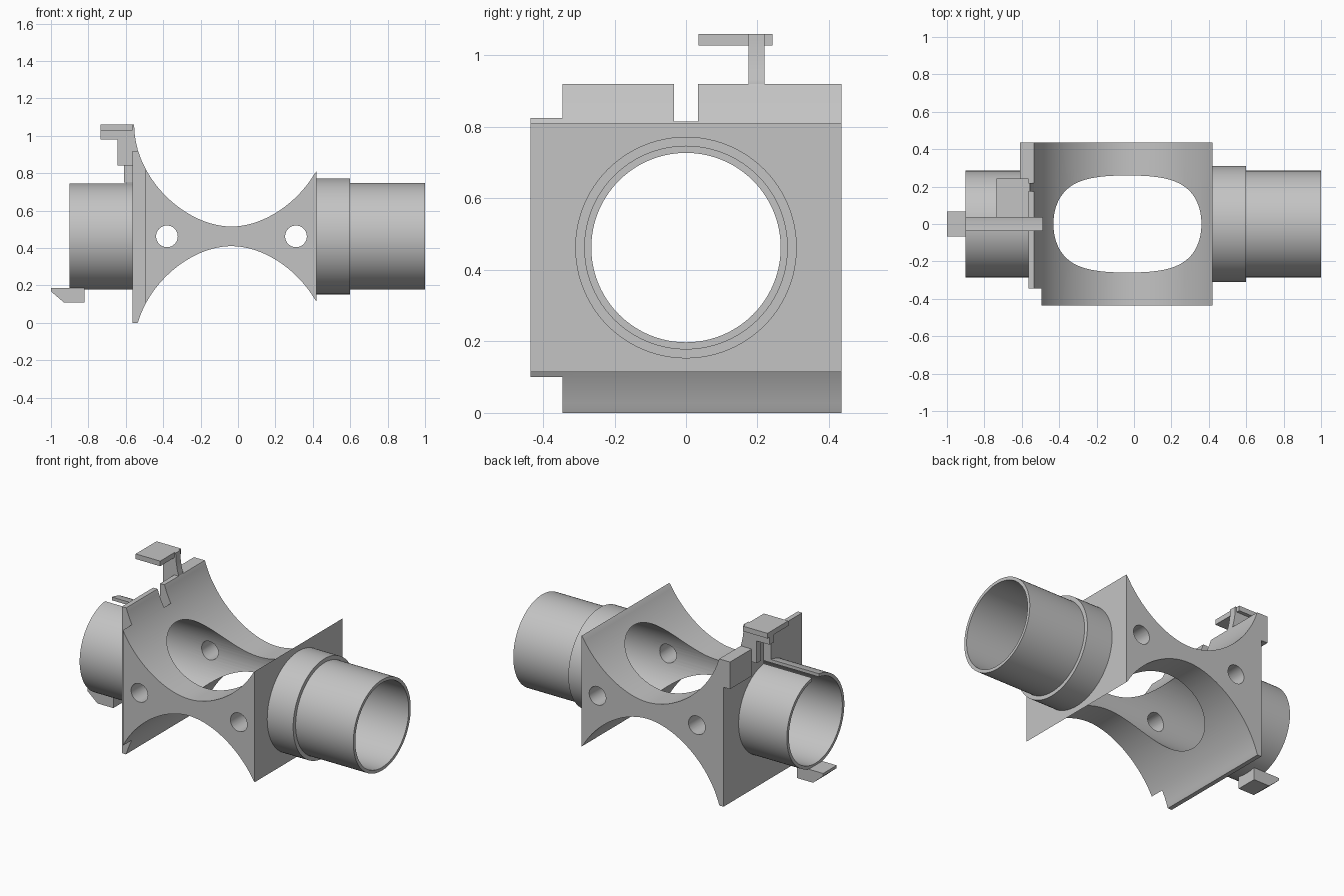
import bpy, bmesh, math
from mathutils import Vector, geometry

old = bpy.data.objects.get("Cube")
if old:
    bpy.data.objects.remove(old, do_unlink=True)

MID_X, MID_Z = -0.035, 0.4625
WAIST = 0.0525
BORE = 0.265

grey = bpy.data.materials.new("plain grey")
grey.use_nodes = True
grey.diffuse_color = (0.55, 0.55, 0.55, 1)
grey.node_tree.nodes["Principled BSDF"].inputs["Base Color"].default_value = (0.55, 0.55, 0.55, 1)


def finish(name, bm):
    bmesh.ops.recalc_face_normals(bm, faces=bm.faces)
    mesh = bpy.data.meshes.new(name)
    bm.to_mesh(mesh)
    bm.free()
    mesh.materials.append(grey)
    ob = bpy.data.objects.new(name, mesh)
    bpy.context.collection.objects.link(ob)
    return ob


def extrude_y(name, points, y0, y1):
    """Solid from an x-z outline, drawn along y."""
    bm = bmesh.new()
    face = bm.faces.new([bm.verts.new((x, y0, z)) for x, z in points])
    new = bmesh.ops.extrude_face_region(bm, geom=[face])["geom"]
    moved = [v for v in new if isinstance(v, bmesh.types.BMVert)]
    bmesh.ops.translate(bm, verts=moved, vec=(0, y1 - y0, 0))
    return finish(name, bm)


def box(name, x0, x1, y0, y1, z0, z1):
    return extrude_y(name, [(x0, z0), (x1, z0), (x1, z1), (x0, z1)], y0, y1)


def lathe_x(name, profile, sides=96):
    """Ring solid from (x, radius) points turned around the bore axis."""
    bm = bmesh.new()
    rings = []
    for i in range(sides):
        a = math.tau * i / sides
        rings.append([bm.verts.new((x, r * math.cos(a), MID_Z + r * math.sin(a)))
                      for x, r in profile])
    n = len(profile)
    for i in range(sides):
        a, b = rings[i], rings[(i + 1) % sides]
        for j in range(n):
            k = (j + 1) % n
            bm.faces.new((a[j], a[k], b[k], b[j]))
    return finish(name, bm)


def rod(name, radius, length, location, axis, sides):
    bpy.ops.mesh.primitive_cylinder_add(vertices=sides, radius=radius, depth=length, location=location)
    ob = bpy.context.object
    ob.name = name
    ob.rotation_euler[axis] = math.pi / 2
    return ob


def cut(ob, cutters):
    for c in cutters:
        c.hide_render = True
        mod = ob.modifiers.new("cut", "BOOLEAN")
        mod.operation, mod.solver, mod.object = "DIFFERENCE", "EXACT", c
    bpy.context.view_layer.update()
    deps = bpy.context.evaluated_depsgraph_get()
    mesh = bpy.data.meshes.new_from_object(ob.evaluated_get(deps))
    ob.modifiers.clear()
    ob.data = mesh
    mesh.materials.clear()
    mesh.materials.append(grey)


# Concave saddle curve: offset from the waist against height above it
half = geometry.interpolate_bezier(Vector((0, 0)), Vector((0.24, 0)),
                                   Vector((0.52, 0.25)), Vector((0.52, 0.545)), 48)
saddle = [(-p.x, p.y) for p in reversed(half[1:])] + [(p.x, p.y) for p in half]


def saddle_points(lo, hi, side):
    return [(MID_X + x, MID_Z + side * (WAIST + h)) for x, h in saddle if lo < x < hi]


# Main body, including the end flange
top = [(-0.565, 0.92), (-0.535, 0.92)] + saddle_points(-0.498, 0.452, 1) + [(0.42, 0.81)]
bottom = [(-0.565, 0), (-0.537, 0)] + saddle_points(-0.499, 0.452, -1) + [(0.42, 0.115)]
body = extrude_y("body", top + bottom[::-1], -0.435, 0.435)

# Tubes at both ends
short_tube = lathe_x("short_tube", [(-0.9, BORE), (-0.9, 0.285), (-0.56, 0.285), (-0.56, BORE)])
stepped_tube = lathe_x("stepped_tube", [(0.42, BORE), (0.42, 0.31), (0.6, 0.31),
                                        (0.6, 0.285), (1, 0.285), (1, BORE)])

# Cutters: bore, cross holes, flange corner and key slot
bore = rod("bore_cutter", BORE, 3, (0, 0, MID_Z), 1, 96)
holes = [rod("hole_cutter", 0.058, 2, (x, 0, MID_Z), 0, 40) for x in (-0.38, 0.31)]
corner = box("corner_cutter", -0.7, -0.495, -0.6, -0.345, -0.2, 1.2)
slot = box("slot_cutter", -1.1, -0.49, -0.034, 0.034, 0.65, 1.2)
cut(body, [bore, corner, slot] + holes)
cut(short_tube, [slot])
for c in [bore, corner, slot] + holes:
    bpy.data.objects.remove(c, do_unlink=True)

# Latch on the flange: stepped stem, top plate and side block
curve_edge = saddle_points(-0.53, -0.5, 1)
stem = extrude_y("latch_stem", [(-0.645, 0.84), (-0.645, 0.98), (-0.735, 0.98), (-0.735, 1.028),
                                (-0.565, 1.028), (-0.565, 1.06)] + curve_edge +
                 [(-0.535, 0.92), (-0.545, 0.84)], 0.175, 0.22)
plate = box("latch_plate", -0.735, -0.565, 0.035, 0.242, 1.028, 1.06)
block = box("flange_block", -0.61, -0.565, 0.22, 0.435, 0.75, 0.92)

# Hook under the short tube
hook = extrude_y("hook", [(-1, 0.185), (-1, 0.168), (-0.93, 0.108), (-0.82, 0.108), (-0.82, 0.185)],
                 -0.066, 0.068)

# Smooth the curved parts, keep edges sharp
bpy.ops.object.select_all(action="DESELECT")
for ob in (body, short_tube, stepped_tube, stem):
    ob.select_set(True)
bpy.context.view_layer.objects.active = body
bpy.ops.object.shade_smooth_by_angle(angle=math.radians(30))
